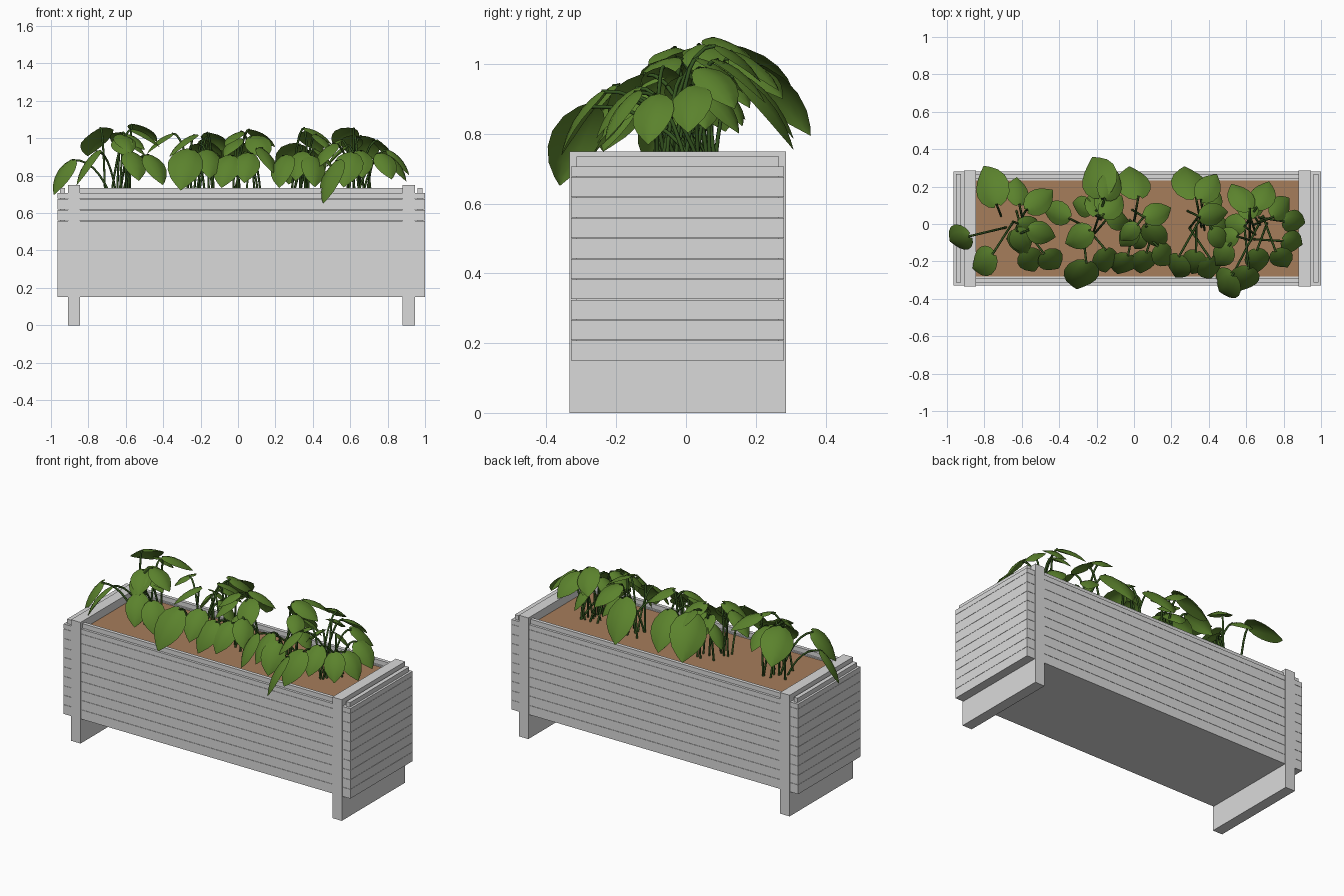
import bpy, bmesh, math, random
from mathutils import Vector, Matrix

if "Cube" in bpy.data.objects:
    bpy.data.objects.remove(bpy.data.objects["Cube"])

random.seed(7)
CX, CY = 0.0175, -0.024          # centre of the planter box


def material(name, rgb):
    m = bpy.data.materials.new(name)
    m.diffuse_color = (*rgb, 1)
    m.use_nodes = True
    m.node_tree.nodes["Principled BSDF"].inputs["Base Color"].default_value = m.diffuse_color
    return m


GREY = material("grey_wood", (0.7, 0.7, 0.7))
SOIL = material("brown_soil", (0.38, 0.205, 0.104))
LEAF = material("leaf_green", (0.105, 0.225, 0.026))
STEM = material("stem_dark_green", (0.035, 0.09, 0.014))


def boxes(name, items, mat):
    """One object made of boxes given as (x0, x1, y0, y1, z0, z1) about the planter centre."""
    bm = bmesh.new()
    for x0, x1, y0, y1, z0, z1 in items:
        mtx = (Matrix.Translation((CX + (x0 + x1) / 2, CY + (y0 + y1) / 2, (z0 + z1) / 2))
               @ Matrix.Diagonal((abs(x1 - x0), abs(y1 - y0), z1 - z0, 1)))
        bmesh.ops.create_cube(bm, size=1, matrix=mtx)
    return finish(name, bm, mat)


def finish(name, bm, mat):
    me = bpy.data.meshes.new(name)
    bm.to_mesh(me)
    bm.free()
    me.materials.append(mat)
    ob = bpy.data.objects.new(name, me)
    bpy.context.collection.objects.link(ob)
    return ob


# Stacked tongue-and-groove planks: nine full ones and a half one on top
PITCH, GAP, Z0, Z1 = 0.0586, 0.0015, 0.15, 0.707
rows = []
for i in range(10):
    low = Z0 + i * PITCH
    rows.append((low, Z1 if i == 9 else low + PITCH - GAP))

for side, label in ((-1, "front"), (1, "back")):
    wall = [(-0.8625, 0.8625, side * 0.257, side * 0.305, a, b) for a, b in rows]
    wall.append((-0.8625, 0.8625, side * 0.268, side * 0.29, Z0 + 0.01, 0.735))   # tongue
    boxes(label + "_planks", wall, GREY)

for side, label in ((-1, "left"), (1, "right")):
    wall = [(side * 0.9275, side * 0.9825, -0.305, 0.305, a, b) for a, b in rows]
    wall.append((side * 0.943, side * 0.969, -0.29, 0.29, Z0 + 0.01, 0.735))      # tongue
    boxes(label + "_end_planks", wall, GREY)
    # Full-width leg panel that carries the box
    boxes(label + "_leg_panel", [(side * 0.8625, side * 0.9275, -0.31, 0.31, 0, 0.75)], GREY)

boxes("floor_board", [(-0.8625, 0.8625, -0.257, 0.257, 0.15, 0.18)], GREY)
boxes("soil", [(-0.8625, 0.8625, -0.257, 0.257, 0.18, 0.7)], SOIL)

# Plants: root positions, and leaf centres with length (x, y, z, length)
ROOTS = [(-0.64, 0.0), (-0.2, 0.02), (0.05, 0.02), (0.33, 0.02), (0.64, -0.03)]
LEAVES = [
    (-0.77, 0.21, 0.98, 0.27), (-0.935, -0.08, 0.79, 0.22), (-0.81, -0.2, 0.84, 0.23),
    (-0.62, 0.18, 0.98, 0.18), (-0.5, 0.13, 1.03, 0.2), (-0.42, 0.06, 0.97, 0.19),
    (-0.49, -0.05, 1.0, 0.18), (-0.55, -0.2, 0.85, 0.2), (-0.44, -0.2, 0.83, 0.2),
    (-0.2, 0.26, 0.9, 0.3), (-0.12, 0.21, 0.96, 0.2), (-0.3, -0.07, 0.96, 0.2),
    (-0.28, -0.28, 0.83, 0.27), (-0.15, -0.2, 0.86, 0.2),
    (0.0, 0.23, 0.88, 0.26), (0.13, 0.06, 1.0, 0.18), (0.11, -0.07, 0.95, 0.2),
    (-0.06, -0.22, 0.82, 0.21), (0.05, -0.21, 0.84, 0.2), (0.16, -0.17, 0.88, 0.18),
    (0.3, 0.23, 0.86, 0.28), (0.4, 0.2, 0.98, 0.2), (0.43, 0.05, 1.01, 0.18),
    (0.23, -0.23, 0.82, 0.21), (0.32, -0.21, 0.85, 0.2), (0.41, -0.24, 0.82, 0.2),
    (0.47, -0.17, 0.91, 0.18), (0.57, 0.15, 1.0, 0.2), (0.69, 0.16, 0.95, 0.2),
    (0.79, 0.09, 0.93, 0.18), (0.86, 0.01, 0.87, 0.18), (0.85, -0.1, 0.84, 0.18),
    (0.79, -0.19, 0.85, 0.18), (0.66, -0.2, 0.86, 0.19), (0.59, -0.3, 0.83, 0.23),
    (0.49, -0.32, 0.765, 0.26)]
PROFILE = [(0, 0.1), (0.05, 0.27), (0.17, 0.43), (0.35, 0.49), (0.55, 0.45),
           (0.74, 0.33), (0.9, 0.15), (1, 0.005)]

# Smaller leaves that fill the middle of each plant
fill = []
for k in range(20):
    bx, by = ROOTS[k % 5]
    ang, r = k * 2.4 + random.uniform(-0.4, 0.4), random.uniform(0.08, 0.16)
    fill.append((bx + r * math.cos(ang), by + r * math.sin(ang),
                 random.uniform(0.86, 1.0), random.uniform(0.14, 0.19)))


def add_leaf(bm, centre, heading, length, roll):
    """Heart-shaped drooping blade; returns the point where its stem joins."""
    pitch = math.radians(-(22 + max(0, 1.05 - centre.z) * 135))
    out = Vector((math.cos(heading), math.sin(heading), 0))
    flat = Vector((-out.y, out.x, 0))
    pts, frames, p, last = [], [], Vector(), 0
    for t, _ in PROFILE:
        a = pitch + math.radians(25 * (1 - 2 * t))
        d = out * math.cos(a) + Vector((0, 0, math.sin(a)))
        p = p + d * (t - last) * length
        last = t
        pts.append(p.copy())
        across = Matrix.Rotation(roll, 3, d) @ flat
        frames.append((d, across, d.cross(across)))
    shift = centre - (pts[0] + pts[-1]) / 2
    grid = []
    for (t, w), p, (d, across, n) in zip(PROFILE, pts, frames):
        half = w * length * 0.72
        back = 0.07 * length * max(0, 1 - t * 4)          # lobes beside the stem
        grid.append([bm.verts.new(p + shift + across * (s * half)
                                  - d * (back * abs(s))
                                  - n * (half * 0.3 * abs(s) ** 1.5))
                     for s in (-1, -0.5, 0, 0.5, 1)])
    for r0, r1 in zip(grid, grid[1:]):
        for j in range(4):
            bm.faces.new((r0[j], r1[j], r1[j + 1], r0[j + 1]))
    return pts[0] + shift


leaf_bm = bmesh.new()
curve = bpy.data.curves.new("stems", "CURVE")
curve.dimensions = "3D"
curve.bevel_depth = 0.006
curve.bevel_resolution = 1
for i, (x, y, z, length) in enumerate(LEAVES + fill):
    bx, by = min(ROOTS, key=lambda q: (q[0] - x) ** 2 + (q[1] - y) ** 2)
    heading = math.atan2(y - by, x - bx)
    roll = random.uniform(-0.4, 0.4)
    if i != 1:                       # the outermost leaf keeps its exact direction
        heading += random.uniform(-0.3, 0.3)
    tip = add_leaf(leaf_bm, Vector((x, y, z)), heading, length, roll)
    # Arching stem from the soil to the blade
    foot = Vector((bx + random.uniform(-0.08, 0.08), by + random.uniform(-0.08, 0.08), 0.69))
    bend = foot.lerp(tip, 0.4)
    bend.z = tip.z + 0.01
    spline = curve.splines.new("POLY")
    spline.points.add(6)
    for k, pt in enumerate(spline.points):
        t = k / 6
        pt.co = (*(foot * (1 - t) ** 2 + bend * (2 * t * (1 - t)) + tip * t * t), 1)

leaves = finish("leaves", leaf_bm, LEAF)
for poly in leaves.data.polygons:
    poly.use_smooth = True

curve.materials.append(STEM)
stems = bpy.data.objects.new("stems", curve)
bpy.context.collection.objects.link(stems)
